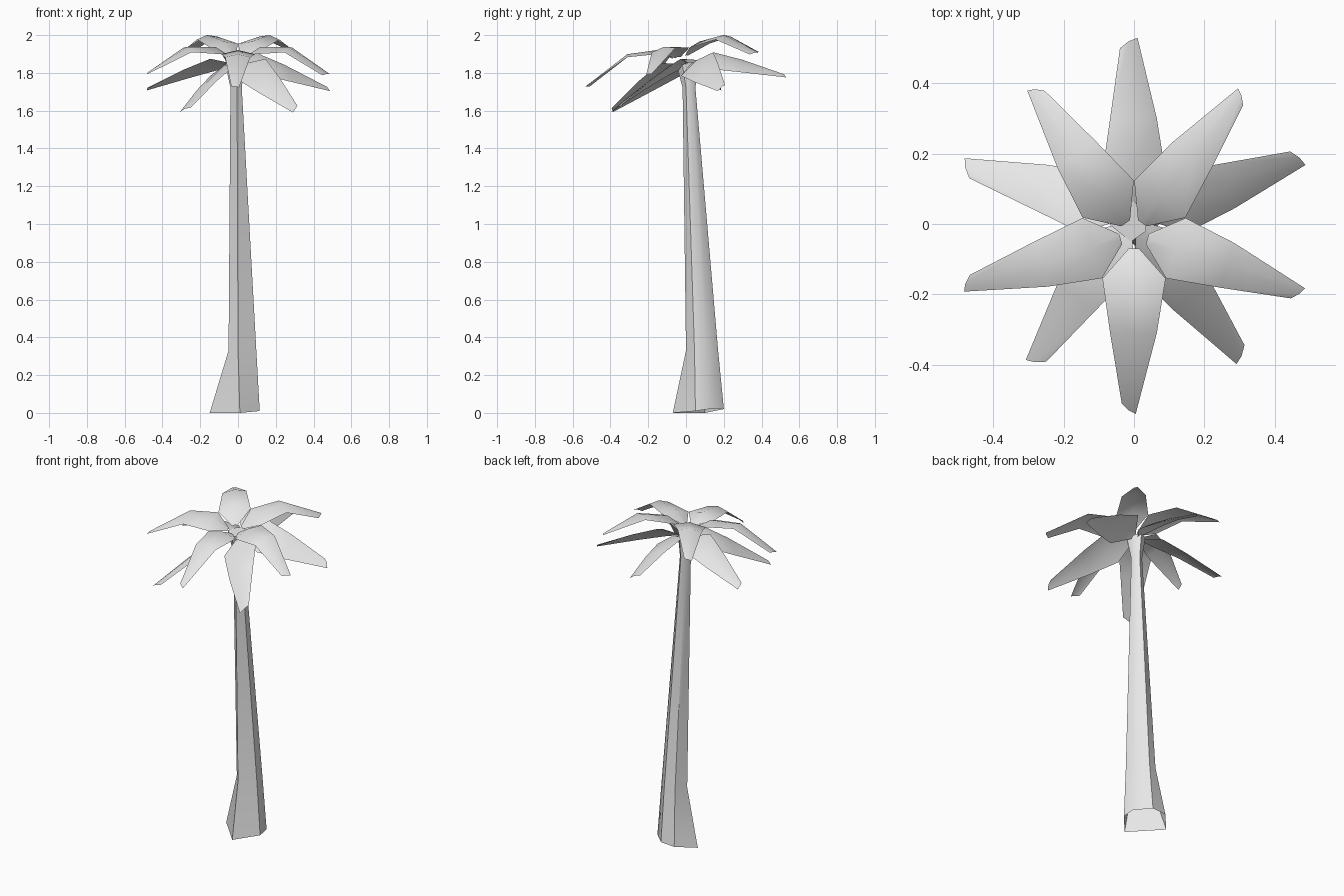
import bpy
import bmesh
from math import sin, cos, radians
from mathutils import Vector

cube = bpy.data.objects.get("Cube")
if cube:
    bpy.data.objects.remove(cube)

# One pale grey material
grey = bpy.data.materials.new("pale grey")
grey.use_nodes = True
grey.diffuse_color = (0.8, 0.8, 0.8, 1)
grey.node_tree.nodes["Principled BSDF"].inputs["Base Color"].default_value = (0.8, 0.8, 0.8, 1)


def finish(name, bm, sharp):
    mesh = bpy.data.meshes.new(name)
    bm.to_mesh(mesh)
    bm.free()
    mesh.materials.append(grey)
    obj = bpy.data.objects.new(name, mesh)
    bpy.context.collection.objects.link(obj)
    bpy.ops.object.select_all(action="DESELECT")
    obj.select_set(True)
    bpy.context.view_layer.objects.active = obj
    bpy.ops.object.shade_smooth_by_angle(angle=radians(sharp))
    return obj


def bridge(bm, a, b, closed):
    n = len(a)
    for i in range(n if closed else n - 1):
        j = (i + 1) % n
        bm.faces.new((a[i], a[j], b[j], b[i]))


# Trunk: leaning six-sided column, flared at the foot, open underneath
foot = [(0.01, -0.07), (0.115, 0.05), (0.11, 0.12), (0.03, 0.2), (-0.06, 0.2), (-0.15, 0.1)]
knee = [(0.0, 0.0), (0.097, 0.045), (0.09, 0.11), (0.03, 0.17), (-0.03, 0.15), (-0.05, 0.06)]
neck = [(-0.005, -0.018), (0.02, 0.0), (0.02, 0.03), (0.0, 0.05), (-0.025, 0.04), (-0.04, 0.01)]
foot_z = [0, 0.01, 0.02, 0.025, 0.02, 0]
bm = bmesh.new()
rings = [
    [bm.verts.new((x, y, z)) for (x, y), z in zip(foot, foot_z)],
    [bm.verts.new((x, y, 0.33)) for x, y in knee],
    [bm.verts.new((x, y, 1.72)) for x, y in neck],
    [bm.verts.new((1.7 * x, 1.7 * y - 0.02, 1.85 + 0.2 * y)) for x, y in neck],
]
for low, high in zip(rings, rings[1:]):
    bridge(bm, low, high, True)
bm.faces.new(rings[-1])
finish("trunk", bm, 50)


# Fronds: rows of (distance out, right edge, left edge, height)
def frond(name, angle, rows, centre_y, twist, side):
    out = Vector((cos(angle), sin(angle), 0))
    across = Vector((-sin(angle), cos(angle), 0)) * side
    bm = bmesh.new()
    previous = None
    for u, right, left, z in rows:
        row = []
        for v, lift in ((right, 0), ((right + left) / 2, 0.12), (left, 0)):
            reach = u
            if u > 0.45:  # slanted tip
                reach += 0.01 if v == left else -0.02 if v == right else 0
            p = out * reach + across * v
            p.y += centre_y
            p.z = z + 0.2 * p.y + twist * v + lift * (left - right)
            row.append(bm.verts.new(p))
        if previous:
            bridge(bm, previous, row, False)
        previous = row
    bmesh.ops.recalc_face_normals(bm, faces=bm.faces)
    if sum(f.normal.z for f in bm.faces) < 0:
        bmesh.ops.reverse_faces(bm, faces=bm.faces)
    finish(name, bm, 60)


upper = [(0.04, -0.015, 0.015, 1.89), (0.125, -0.09, 0.09, 1.93),
         (0.28, -0.068, 0.065, 1.945), (0.5, -0.035, 0.005, 1.83)]
lower = [(0.03, -0.015, 0.015, 1.84), (0.125, -0.09, 0.09, 1.835),
         (0.28, -0.068, 0.065, 1.775), (0.5, -0.04, 0.01, 1.675)]
for i in range(5):
    frond(f"upper_frond_{i + 1}", radians(-90 + 72 * i), upper, -0.03, 0, 1)
    frond(f"lower_frond_{i + 1}", radians(90 + 72 * i), lower, 0.02, -0.5, -1)
